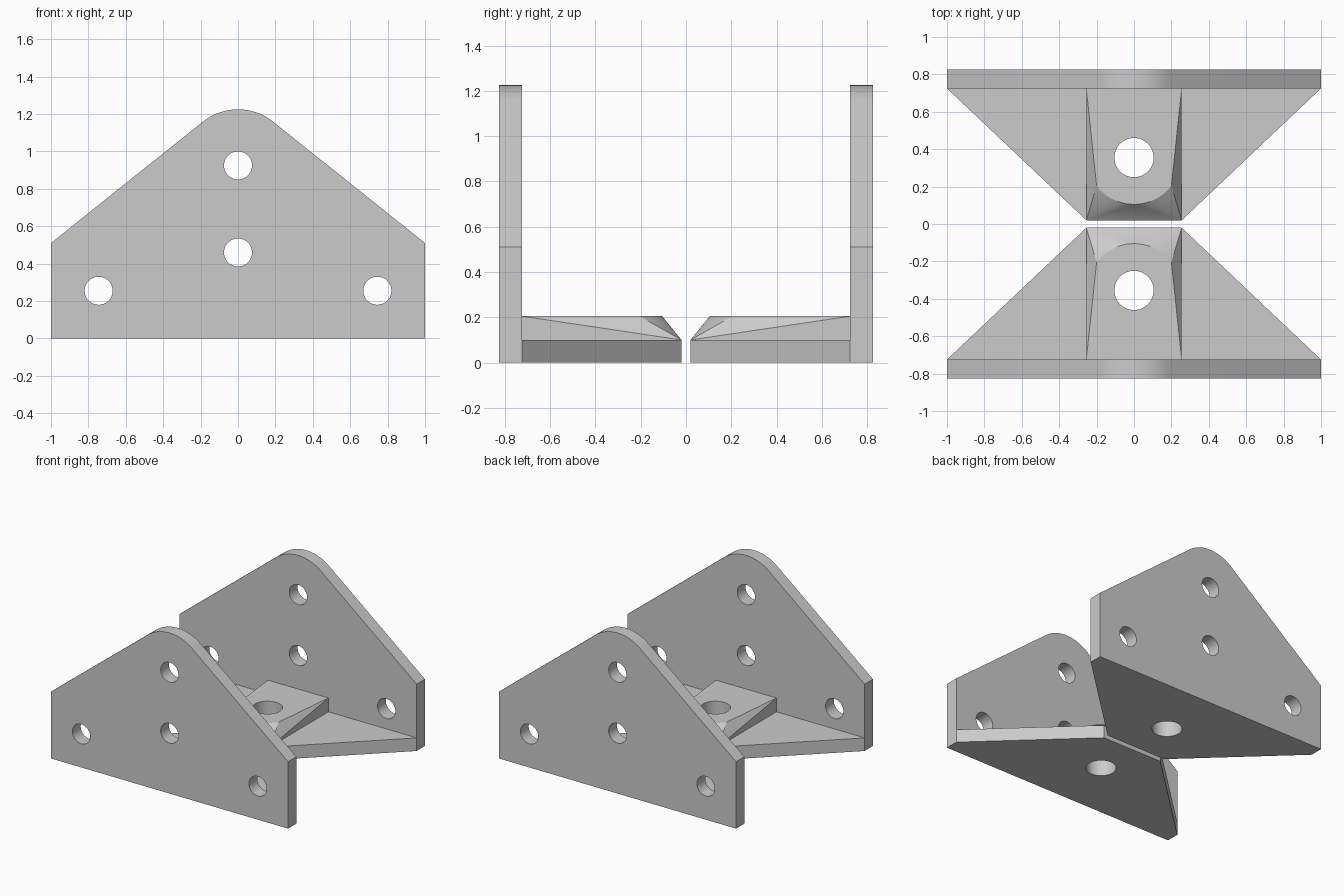
import bpy, bmesh
from math import sin, cos, pi, atan2, radians

cube = bpy.data.objects.get("Cube")
if cube:
    bpy.data.objects.remove(cube, do_unlink=True)

GREY = (0.6, 0.6, 0.6, 1.0)
metal = bpy.data.materials.new("plain_grey")
metal.use_nodes = True
metal.diffuse_color = GREY
metal.node_tree.nodes["Principled BSDF"].inputs["Base Color"].default_value = GREY

THICK = 0.1               # plate and base thickness
OUTER, INNER = 0.825, 0.725   # outer and inner faces of the upright plate
TIP = 0.02                # narrow end of the base, near the centre line
NOSE = 0.255              # half width of the narrow end
BOSS_TOP = 0.205
BOLT_Y, BOLT_R = 0.355, 0.105
PIN_R = 0.075
PINS = [(0, 0.925), (0, 0.46), (-0.745, 0.255), (0.745, 0.255)]


def arc(cx, cy, r, start, end, steps):
    return [(cx + r * cos(start + (end - start) * i / steps),
             cy + r * sin(start + (end - start) * i / steps)) for i in range(steps + 1)]


def make_object(name, bm):
    bmesh.ops.recalc_face_normals(bm, faces=bm.faces)
    mesh = bpy.data.meshes.new(name)
    bm.to_mesh(mesh)
    bm.free()
    mesh.materials.append(metal)
    obj = bpy.data.objects.new(name, mesh)
    bpy.context.collection.objects.link(obj)
    return obj


def prism(name, outlines, place, low, high):
    """Extrude closed 2D outlines; place(u, v, w) maps them into space."""
    bm = bmesh.new()
    for outline in outlines:
        rings = [[bm.verts.new(place(u, v, w)) for u, v in outline] for w in (low, high)]
        bm.faces.new(rings[0])
        bm.faces.new(rings[1])
        for i in range(len(outline)):
            j = (i + 1) % len(outline)
            bm.faces.new((rings[0][i], rings[0][j], rings[1][j], rings[1][i]))
    return make_object(name, bm)


def activate(obj):
    bpy.ops.object.select_all(action='DESELECT')
    obj.select_set(True)
    bpy.context.view_layer.objects.active = obj


def drill(obj, cutter):
    mod = obj.modifiers.new("holes", 'BOOLEAN')
    mod.operation = 'DIFFERENCE'
    mod.solver = 'EXACT'
    mod.object = cutter
    activate(obj)
    bpy.ops.object.modifier_apply(modifier=mod.name)
    bpy.ops.object.shade_smooth_by_angle(angle=radians(25))


def circle(cx, cy, r):
    return arc(cx, cy, r, 0, 2 * pi, 48)[:-1]


def bracket(side, s):
    def upright(u, v, w):
        return (u, s * w, v)

    def flat(u, v, w):
        return (u, s * v, w)

    # upright plate with a rounded peak and four pin holes
    slope = atan2(0.813, 0.649)
    peak = arc(0, 0.925, 0.3, pi / 2 - (pi / 2 - slope), pi - slope, 24)
    outline = [(-1, 0), (1, 0), (1, 0.51)] + peak + [(-1, 0.51)]
    plate = prism(side + "_upright_plate", [outline], upright, INNER, OUTER)
    pins = prism(side + "_pin_cutter", [circle(x, z, PIN_R) for x, z in PINS],
                 upright, INNER - 0.1, OUTER + 0.1)
    drill(plate, pins)

    # tapered base running towards the centre line
    base = prism(side + "_tapered_base",
                 [[(-1, INNER), (1, INNER), (NOSE, TIP), (-NOSE, TIP)]], flat, 0, THICK)

    # raised boss: hull of a rectangle and a narrower round-nosed top
    bm = bmesh.new()
    nose = atan2(0.15, 0.2)
    top = arc(0, BOLT_Y, 0.25, pi + nose, 2 * pi - nose, 20)
    top += [(NOSE, INNER), (-NOSE, INNER)]
    for x, y in top:
        bm.verts.new(flat(x, y, BOSS_TOP))
    for x in (-NOSE, NOSE):
        for y in (TIP, INNER):
            bm.verts.new(flat(x, y, THICK))
    bmesh.ops.convex_hull(bm, input=bm.verts)
    bmesh.ops.dissolve_limit(bm, angle_limit=0.002, verts=bm.verts, edges=bm.edges)
    boss = make_object(side + "_boss", bm)

    # bolt hole through boss and base
    bolt = prism(side + "_bolt_cutter", [circle(0, BOLT_Y, BOLT_R)], flat, -0.1, 0.4)
    drill(base, bolt)
    drill(boss, bolt)
    for cutter in (pins, bolt):
        bpy.data.objects.remove(cutter, do_unlink=True)


bracket("front", -1)
bracket("back", 1)
